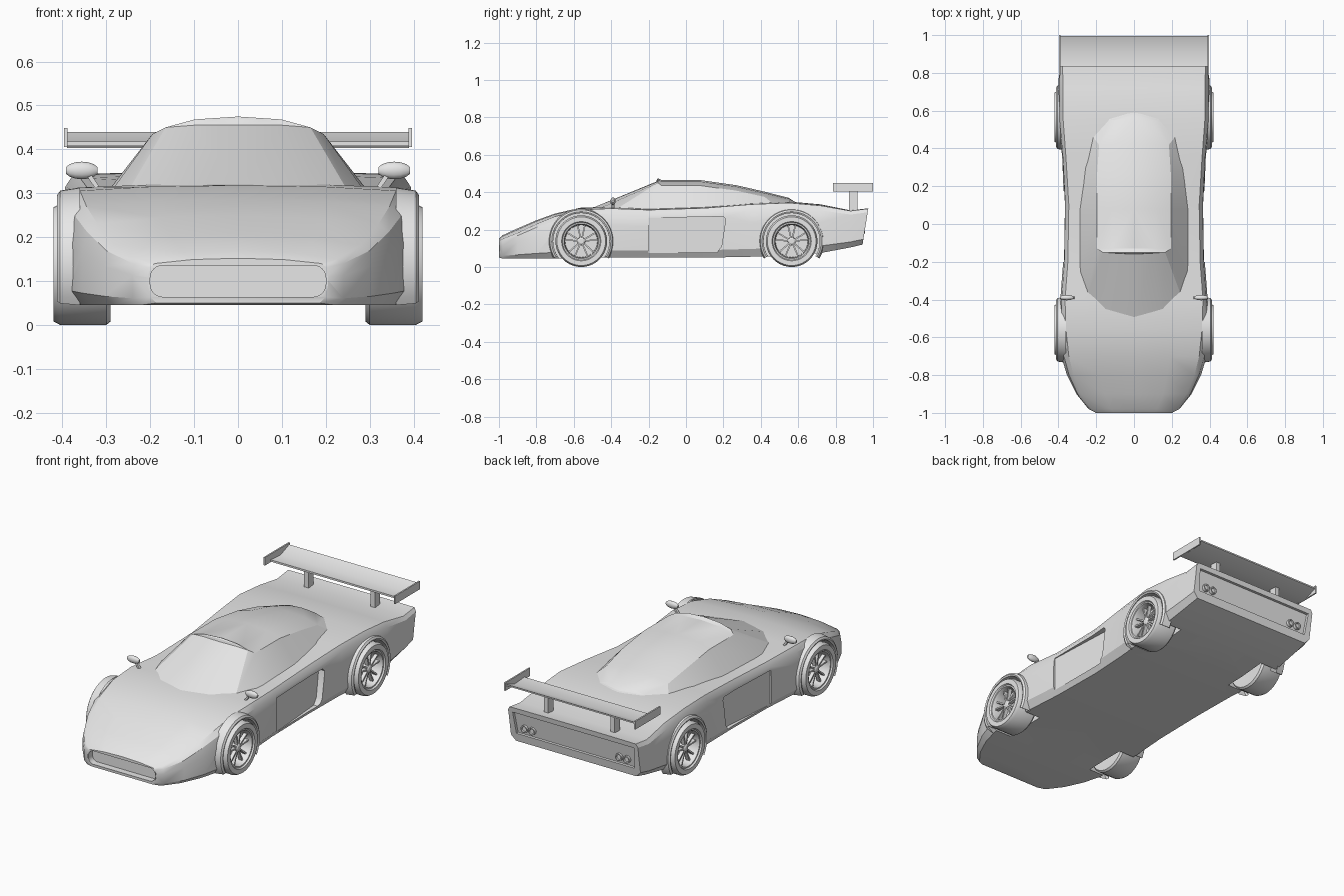
import bpy, bmesh, math
from mathutils import Matrix, Vector

cube = bpy.data.objects.get("Cube")
if cube:
    bpy.data.objects.remove(cube, do_unlink=True)

grey = bpy.data.materials.new("light_grey")
grey.use_nodes = True
grey.diffuse_color = (.8, .8, .8, 1)
grey.node_tree.nodes["Principled BSDF"].inputs["Base Color"].default_value = (.8, .8, .8, 1)

SIDES = (("left", 1), ("right", -1))
AXLES = (("front", -.56), ("rear", .565))
WHEEL_Z = .138


def finish(obj, angle=30):
    bpy.ops.object.select_all(action='DESELECT')
    obj.select_set(True)
    bpy.context.view_layer.objects.active = obj
    bpy.ops.object.shade_smooth_by_angle(angle=math.radians(angle))


def make(name, verts, faces, angle=30):
    bm = bmesh.new()
    vs = [bm.verts.new(v) for v in verts]
    for f in faces:
        bm.faces.new([vs[i] for i in f])
    bmesh.ops.remove_doubles(bm, verts=bm.verts, dist=.0001)
    bmesh.ops.recalc_face_normals(bm, faces=bm.faces)
    mesh = bpy.data.meshes.new(name)
    bm.to_mesh(mesh)
    bm.free()
    mesh.materials.append(grey)
    obj = bpy.data.objects.new(name, mesh)
    bpy.context.collection.objects.link(obj)
    finish(obj, angle)
    return obj


def strips(rows, n, closed):
    """Quads joining consecutive rows of n points."""
    last = n if closed else n - 1
    return [(r * n + i, r * n + (i + 1) % n, (r + 1) * n + (i + 1) % n, (r + 1) * n + i)
            for r in range(rows - 1) for i in range(last)]


def loft(name, rings, angle=30):
    n = len(rings[0])
    faces = strips(len(rings), n, True)
    faces += [tuple(range(n)), tuple(range((len(rings) - 1) * n, len(rings) * n))]
    return make(name, [p for r in rings for p in r], faces, angle)


def lathe(name, profile, y, side, start=0, end=360, steps=40):
    """Turn (radius, x) points about an axle."""
    verts = []
    for s in range(steps + 1):
        a = math.radians(start + (end - start) * s / steps)
        verts += [(side * x, y + r * math.cos(a), WHEEL_Z + r * math.sin(a)) for r, x in profile]
    return make(name, verts, strips(steps + 1, len(profile), False))


def box(name, centre, size, turn=None):
    turn = turn or Matrix.Identity(3)
    h = Vector(size) / 2
    ring = ((-1, -1), (1, -1), (1, 1), (-1, 1))
    rings = [[Vector(centre) + turn @ Vector((a * h.x, b * h.y, c * h.z)) for a, b in ring]
             for c in (-1, 1)]
    return loft(name, rings)


def cut(obj, cutter):
    mod = obj.modifiers.new("cut", 'BOOLEAN')
    mod.operation = 'DIFFERENCE'
    mod.solver = 'EXACT'
    mod.object = cutter
    bpy.context.view_layer.objects.active = obj
    bpy.ops.object.modifier_apply(modifier=mod.name)
    bpy.data.objects.remove(cutter, do_unlink=True)


# Body shell: y, half width, floor, shoulder height, shoulder x, centre height
stations = (
    (-1, .2, .05, .14, .19, .152), (-.98, .24, .045, .15, .225, .17),
    (-.9, .305, .045, .182, .28, .207), (-.8, .355, .045, .23, .32, .25),
    (-.7, .385, .045, .27, .345, .286), (-.56, .395, .05, .306, .36, .318),
    (-.4, .39, .05, .313, .365, .322), (-.2, .375, .05, .305, .35, .32),
    (.1, .37, .05, .315, .345, .33), (.35, .38, .055, .335, .36, .342),
    (.55, .4, .06, .343, .375, .35), (.72, .4, .075, .328, .375, .335),
    (.88, .395, .105, .3, .38, .303), (.975, .39, .12, .312, .38, .314))
rings = []
for y, w, zb, zs, ws, zt in stations:
    h = zs - zb
    half = [(w * .93, zb), (w, zb + h * .15), (w, zb + h * .65),
            ((w + ws) / 2 + .006, zb + h * .9), (ws, zs), (ws * .55, zs + (zt - zs) * .75)]
    loop = [(0, zb)] + half + [(0, zt)] + [(-x, z) for x, z in reversed(half)]
    lean = .16 if y > .9 else 0
    rings.append([(x, y - lean * (zt - z), z) for x, z in loop])
body = loft("body", rings)

# Wheel wells
for label, s in SIDES:
    for axle, y in AXLES:
        well = [(0, .27), (.15, .27), (.15, .5), (0, .5)]
        cut(body, lathe("well_cutter", well, y, s))

# Door scoops that deepen toward the rear
door = ((-.2, .262), (.2, .27), (.212, .255), (.19, .11), (.165, .078), (-.2, .075))
for label, s in SIDES:
    inner = [(s * (.352 - .07 * y), y, z) for y, z in door]
    cut(body, loft("door_cutter", [inner, [(s * .5, y, z) for y, z in door]]))


# Rounded outline for the nose intake
def slot(half, radius, z, y, steps=6):
    pts = []
    for q, (a, b) in enumerate(((1, 1), (-1, 1), (-1, -1), (1, -1))):
        for i in range(steps + 1):
            t = math.pi / 2 * (q + i / steps)
            pts.append((a * (half - radius) + radius * math.cos(t), y,
                        z + b * .007 + radius * math.sin(t)))
    return pts


cut(body, loft("intake_cutter", [slot(.2, .029, .1, y) for y in (-1.1, -.965)]))
rim = [slot(.2 + g, .029 + g, .1, y) for g, y in ((0, -.97), (0, -1), (.005, -1), (.005, -.97))]
make("intake_rim", [p for r in rim + rim[:1] for p in r], strips(5, len(rim[0]), True))

# Recessed tail panel with paired round lamps
panel = ((-.355, .165), (.355, .165), (.365, .285), (-.365, .285))
cut(body, loft("panel_cutter", [[(x, y + .16 * z, z) for x, z in panel] for y in (.91, 1.1)]))
finish(body)
for label, s in SIDES:
    for k, x in enumerate((.262, .308)):
        rings = []
        for r, y in ((.02, .935), (.02, .956), (.014, .956), (.012, .95)):
            rings.append([(s * x + r * math.cos(i * math.pi / 8), y,
                           .2 + r * math.sin(i * math.pi / 8)) for i in range(16)])
        loft(f"tail_lamp_{label}_{k}", rings)

# Cabin: base x, y, z then roof x, y, z for one half
outline = (
    (0, -.51, .312, 0, -.16, .456), (.15, -.475, .308, .1, -.155, .455),
    (.25, -.38, .305, .165, -.15, .45), (.292, -.26, .3, .195, -.13, .435),
    (.292, .08, .31, .195, .08, .435), (.265, .3, .325, .195, .27, .408),
    (.225, .47, .335, .185, .42, .375), (.15, .6, .335, .13, .55, .35),
    (0, .62, .335, 0, .58, .35))
base = [p[:3] for p in outline]
roof = [p[3:] for p in outline]
crown = [(0, y, z + .03 * x / .2) for x, y, z in roof]
mid = [(x * .6, y, z + .022 * x / .2) for x, y, z in roof]
for_half = [base, roof, mid, crown]
verts, faces = [], []
for label, s in SIDES:
    start = len(verts)
    verts += [(s * x, y, z) for row in for_half for x, y, z in row]
    faces += [tuple(start + i for i in f) for f in strips(4, len(base), False)]
make("cabin", verts, faces, 20)

# Wheels, spokes and arch lips
tyre = ((0, .3), (.09, .29), (.13, .29), (.138, .3), (.138, .405), (.13, .42), (.105, .42),
        (.1, .412), (.093, .412), (.088, .4), (.086, .35), (0, .35))
hub = ((0, .345), (.022, .345), (.02, .395), (.012, .4), (0, .4))
lip = ((.15, .34), (.15, .408), (.158, .412), (.168, .405), (.175, .36))
for label, s in SIDES:
    for axle, y in AXLES:
        tag = f"{axle}_{label}"
        lathe("wheel_" + tag, tyre, y, s)
        lathe("hub_" + tag, hub, y, s, steps=20)
        lathe("arch_lip_" + tag, lip, y, s, -32, 212)
        for k in range(10):
            turn = Matrix.Rotation(math.radians(k // 2 * 72 + (k % 2) * 26 + 5), 3, 'X')
            spot = Vector((s * .385, y, WHEEL_Z)) + turn @ Vector((0, .054, 0))
            box(f"spoke_{tag}_{k}", spot, (.02, .074, .008), turn)

# Rear wing, end plates and struts
blade = ((.835, .418), (.92, .412), (.995, .44), (.995, .432), (.92, .403), (.835, .408))
loft("wing_blade", [[(x, y, z) for y, z in blade] for x in (-.39, .39)])
for label, s in SIDES:
    box("wing_end_plate_" + label, (s * .392, .893, .427), (.008, .214, .044))
    box("wing_strut_" + label, (s * .2, .895, .35), (.025, .045, .12))

# Mirrors and door handles
for label, s in SIDES:
    rings = []
    for t in range(1, 8):
        a = t * math.pi / 8
        r = math.sin(a)
        rings.append([(s * (.356 - .039 * math.cos(a)), -.39 + .014 * r * math.cos(b),
                       .352 + .02 * r * math.sin(b))
                      for b in (i * math.pi / 6 for i in range(12))])
    loft("mirror_" + label, rings, 50)
    box("mirror_stalk_" + label, (s * .332, -.39, .33), (.01, .014, .05),
        Matrix.Rotation(s * .6, 3, 'Y'))
    box("door_handle_" + label, (s * .366, -.28, .266), (.016, .02, .006))
